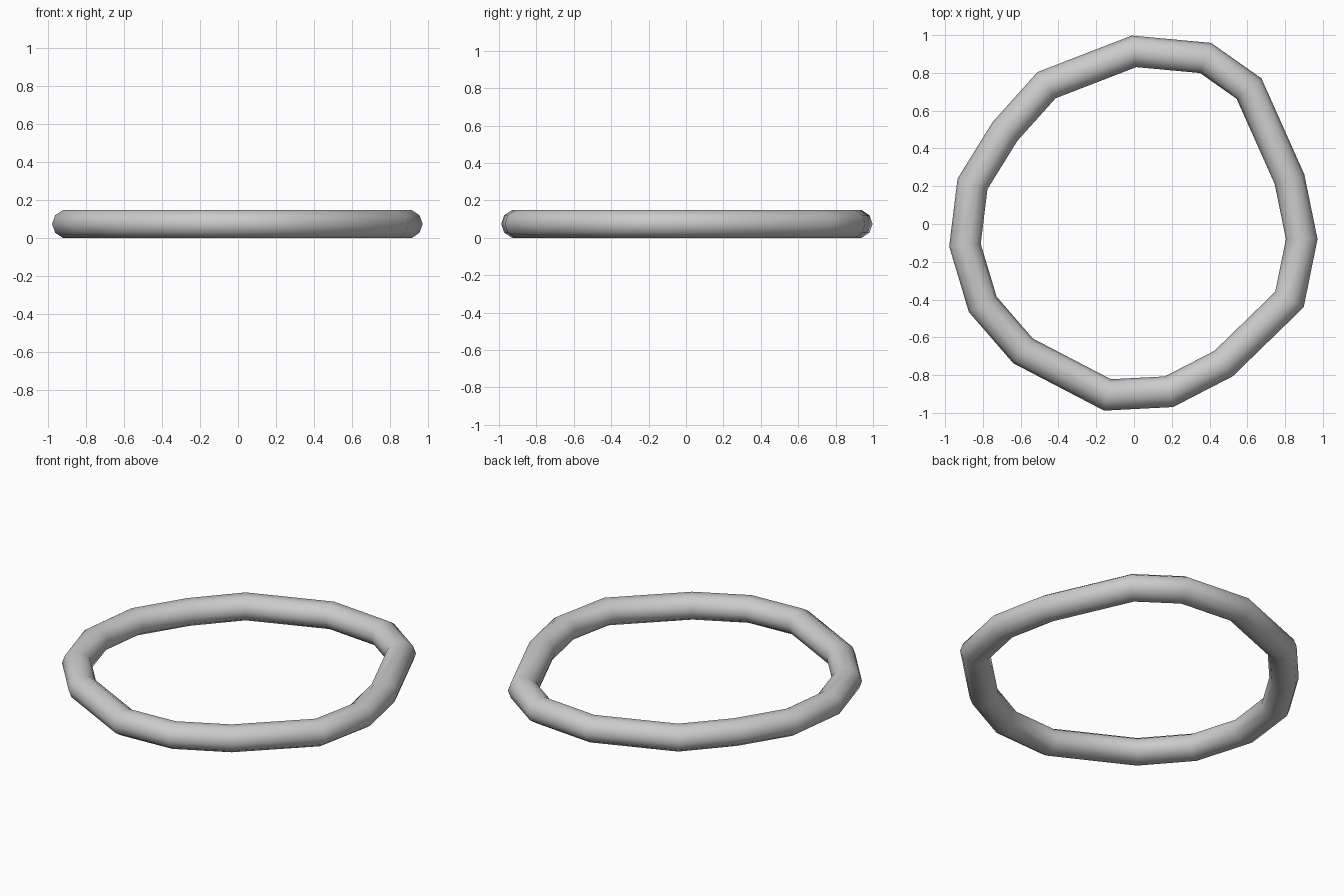
import bpy, bmesh
from math import sin, cos, tau
from mathutils import Vector

if "Cube" in bpy.data.objects:
    bpy.data.objects.remove(bpy.data.objects["Cube"])

# Centre line of the irregular ring, seen from above
PATH = [Vector(p) for p in [
    (0.0, 0.914), (0.379, 0.879), (0.609, 0.717), (0.823, 0.238), (0.888, -0.08),
    (0.823, -0.40), (0.474, -0.739), (0.185, -0.888), (-0.14, -0.905),
    (-0.587, -0.672), (-0.801, -0.425), (-0.895, -0.112), (-0.855, 0.212),
    (-0.683, 0.49), (-0.463, 0.735)]]
SIDES = 10
HALF_WIDTH = 0.082
HALF_HEIGHT = 0.074

bm = bmesh.new()
rings = []
n = len(PATH)
rz = HALF_HEIGHT / sin(tau * 0.2 + tau * 0.0)
for i, c in enumerate(PATH):
    # Mitred cross-section at every corner
    d0 = (c - PATH[i - 1]).normalized()
    d1 = (PATH[(i + 1) % n] - c).normalized()
    t = (d0 + d1).normalized()
    out = Vector((-t.y, t.x)) * (HALF_WIDTH / t.dot(d0))
    ring = []
    for k in range(SIDES):
        a = tau * k / SIDES
        p = c + out * cos(a)
        ring.append(bm.verts.new((p.x, p.y, HALF_HEIGHT + rz * sin(a))))
    rings.append(ring)

# Tube walls between neighbouring cross-sections
for i in range(n):
    a, b = rings[i], rings[(i + 1) % n]
    for k in range(SIDES):
        m = (k + 1) % SIDES
        bm.faces.new((a[k], a[m], b[m], b[k])).smooth = True
bmesh.ops.recalc_face_normals(bm, faces=bm.faces)

mesh = bpy.data.meshes.new("ring_tube")
bm.to_mesh(mesh)
bm.free()
bpy.context.collection.objects.link(bpy.data.objects.new("ring_tube", mesh))
